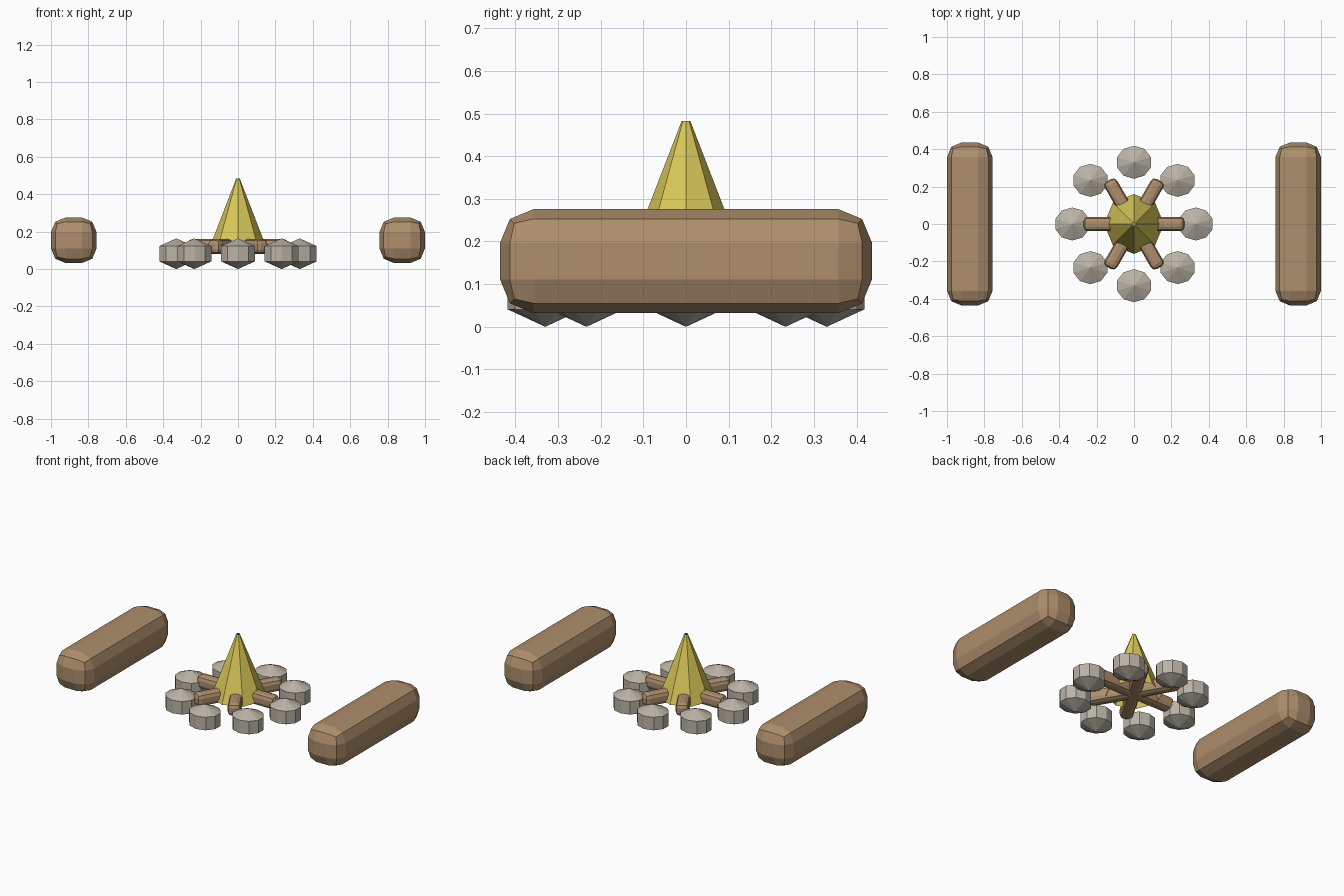
import bpy, math

cube = bpy.data.objects.get("Cube")
if cube:
    bpy.data.objects.remove(cube)


def material(name, rgb):
    m = bpy.data.materials.new(name)
    m.use_nodes = True
    m.diffuse_color = (*rgb, 1)
    m.node_tree.nodes["Principled BSDF"].inputs["Base Color"].default_value = (*rgb, 1)
    return m


wood = material("brown wood", (0.42, 0.27, 0.15))
stone = material("grey stone", (0.49, 0.45, 0.38))
fire = material("yellow flame", (0.70, 0.58, 0.10))


def finish(name, mat):
    ob = bpy.context.object
    ob.name = name
    ob.data.materials.append(mat)
    return ob


def log(name, location, size, bevel, turn=0):
    """Box with rounded edges and corners."""
    bpy.ops.mesh.primitive_cube_add(size=1, location=location, rotation=(0, 0, turn))
    ob = finish(name, wood)
    ob.scale = size
    bpy.ops.object.transform_apply(location=False, rotation=False, scale=True)
    mod = ob.modifiers.new("rounding", 'BEVEL')
    mod.width = bevel
    mod.segments = 2
    mod.limit_method = 'NONE'


# Two log seats
for side, x in (("left", 0.878), ("right", -0.878)):
    log(side + "_log_seat", (x, 0, 0.154), (0.244, 0.872, 0.244), 0.079)

# Three crossed pieces of firewood
for i in range(3):
    log(f"firewood_{i + 1}", (0, 0, 0.12), (0.54, 0.076, 0.08), 0.025, i * math.pi / 3)

# Ring of eight stones, all facing the same way
for i in range(8):
    a = i * math.pi / 4
    bpy.ops.mesh.primitive_uv_sphere_add(
        segments=10, ring_count=3, radius=1,
        location=(0.33 * math.cos(a), 0.33 * math.sin(a), 0.082))
    ob = finish(f"ring_stone_{i + 1}", stone)
    ob.scale = (0.11, 0.102, 0.082)

# Flame, open underneath
bpy.ops.mesh.primitive_cone_add(
    vertices=8, radius1=0.16, radius2=0.01, depth=0.388,
    end_fill_type='NOTHING', location=(0, 0, 0.289))
finish("flame", fire)
